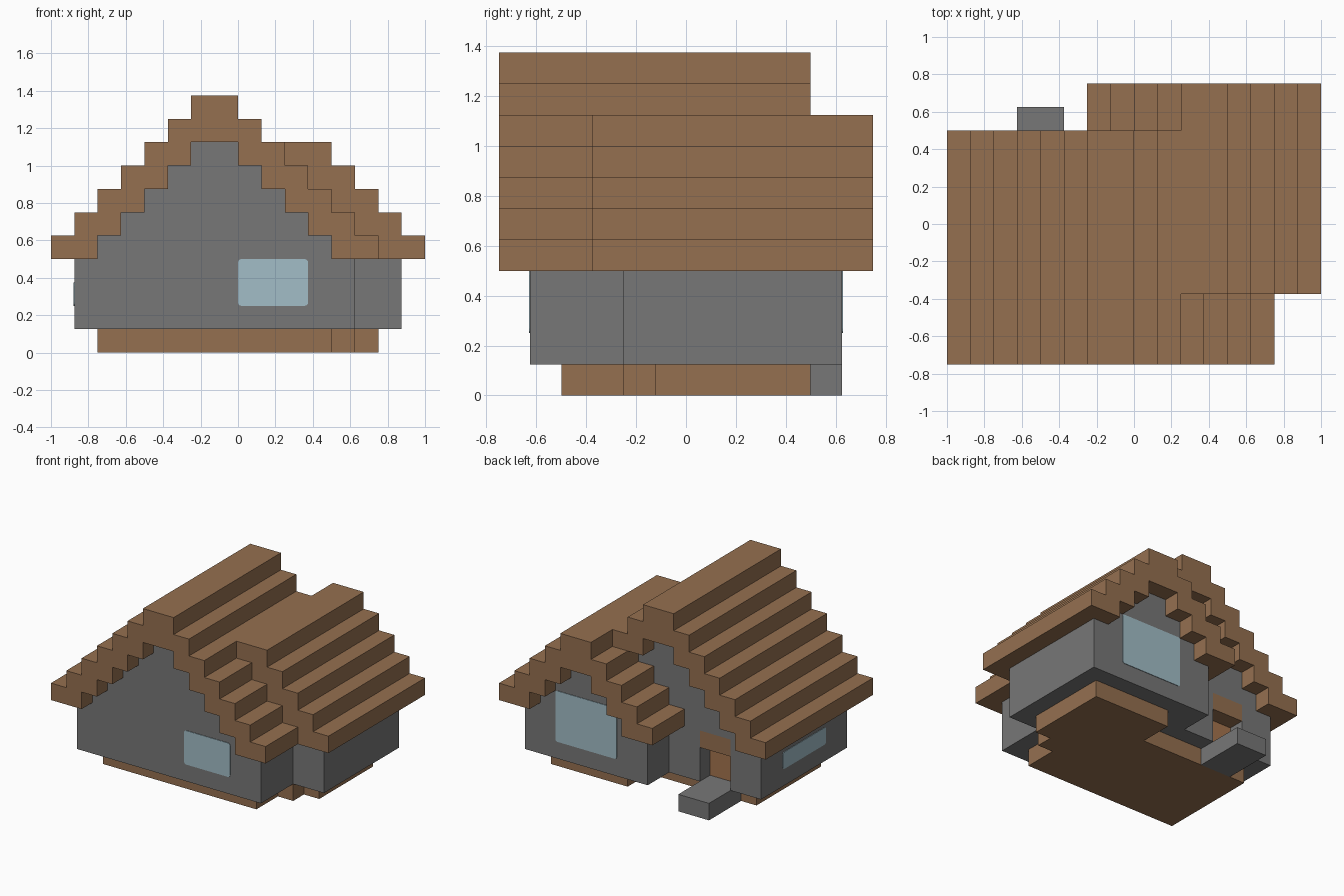
import bpy, bmesh, math
from mathutils import Vector

cube = bpy.data.objects.get("Cube")
if cube:
    bpy.data.objects.remove(cube, do_unlink=True)

U = 0.125  # one building block


def material(name, rgb):
    lin = [((c / 255 + 0.055) / 1.055) ** 2.4 for c in rgb] + [1.0]
    m = bpy.data.materials.new(name)
    m.use_nodes = True
    m.diffuse_color = lin
    m.node_tree.nodes["Principled BSDF"].inputs["Base Color"].default_value = lin
    return m


WOOD = material("brown wood", (149, 112, 80))
STONE = material("grey stone", (119, 119, 119))
GLASS = material("pale blue glass", (162, 189, 199))
DOOR = material("light brown door", (164, 116, 78))


def prism(name, points, offset, mat):
    """Extrude a closed outline of 3D points along an offset."""
    bm = bmesh.new()
    face = bm.faces.new([bm.verts.new(p) for p in points])
    grown = bmesh.ops.extrude_face_region(bm, geom=[face])["geom"]
    moved = [v for v in grown if isinstance(v, bmesh.types.BMVert)]
    bmesh.ops.translate(bm, vec=Vector(offset), verts=moved)
    bmesh.ops.recalc_face_normals(bm, faces=bm.faces)
    mesh = bpy.data.meshes.new(name)
    bm.to_mesh(mesh)
    bm.free()
    mesh.materials.append(mat)
    ob = bpy.data.objects.new(name, mesh)
    bpy.context.collection.objects.link(ob)
    return ob


def profile(name, outline, y0, y1, mat):
    """Extrude an x-z outline from y0 to y1."""
    return prism(name, [(x, y0, z) for x, z in outline], (0, y1 - y0, 0), mat)


def box(name, x0, x1, y0, y1, z0, z1, mat):
    return profile(name, [(x0, z0), (x1, z0), (x1, z1), (x0, z1)], y0, y1, mat)


def stairs(peak, steps):
    """Half of a stepped gable, from the outer foot up to the peak."""
    half = []
    for k in reversed(range(steps)):
        w, z = (k + 1) * U, peak - k * U
        half += [(w, z - U), (w, z)]
    return half


def mirrored(half, cx):
    return ([(cx + w, z) for w, z in half]
            + [(cx - w, z) for w, z in reversed(half)])


def roof(name, cx, peak, steps, y0, y1):
    top = mirrored(stairs(peak, steps), cx)
    under = mirrored(stairs(peak - 2 * U, steps - 2), cx)
    profile(name, top + under[::-1], y0, y1, WOOD)


def wall_outline(cx, peak, steps):
    half = [((steps - 1) * U, U), ((steps - 1) * U, 4 * U)]
    return mirrored(half + stairs(peak - 2 * U, steps - 2), cx)


def window(name, axis, depth, out, a0, a1, z0, z1, r=0.018):
    """Thin rounded pane on a wall plane perpendicular to the axis."""
    pts = []
    corners = [(a1 - r, z1 - r), (a0 + r, z1 - r), (a0 + r, z0 + r), (a1 - r, z0 + r)]
    for q, (a, z) in enumerate(corners):
        for i in range(4):
            t = math.pi / 2 * (q + i / 3)
            pts.append((a + r * math.cos(t), z + r * math.sin(t)))
    if axis == "y":
        prism(name, [(a, depth, z) for a, z in pts], (0, out, 0), GLASS)
    else:
        prism(name, [(depth, a, z) for a, z in pts], (out, 0, 0), GLASS)


# Stepped roofs of the two offset wings
roof("main_roof", -0.125, 1.375, 7, -0.75, 0.5)
roof("side_roof", 0.375, 1.125, 5, -0.375, 0.75)

# Gabled walls; the rear layer of the main wing has a door notch
main = wall_outline(-0.125, 1.375, 7)
profile("main_walls", main, -0.625, 0.25, STONE)
door_l, door_r = -0.625, -0.375
notch = [(door_l, U), (door_l, 4 * U), (door_r, 4 * U), (door_r, U)]
profile("main_rear_wall", main + notch, 0.25, 0.375, STONE)
profile("side_walls", wall_outline(0.375, 1.125, 5), -0.25, 0.625, STONE)

# Doorway
box("door_lintel", door_l, door_r, 0.25, 0.375, 3 * U, 4 * U, WOOD)
box("door", door_l, door_r, 0.25, 0.256, U, 3 * U, DOOR)
box("door_step", door_l, door_r, 0.25, 0.625, 0, U, STONE)

# Wooden footing, stepped at the inner corners
footing = [(-0.75, -0.5), (0.5, -0.5), (0.5, -0.25), (0.625, -0.25),
           (0.625, -0.125), (0.75, -0.125), (0.75, 0.5), (0.125, 0.5),
           (0.125, 0.25), (-0.75, 0.25)]
prism("footing", [(x, y, 0) for x, y in footing], (0, 0, U), WOOD)

# Windows
window("front_window", "y", -0.625, -0.004, 0, 0.375, 0.25, 0.5)
window("rear_window", "y", 0.625, 0.004, 0.125, 0.625, 0.25, 0.625)
window("right_window", "x", -0.875, -0.004, -0.375, 0.125, 0.25, 0.375)
